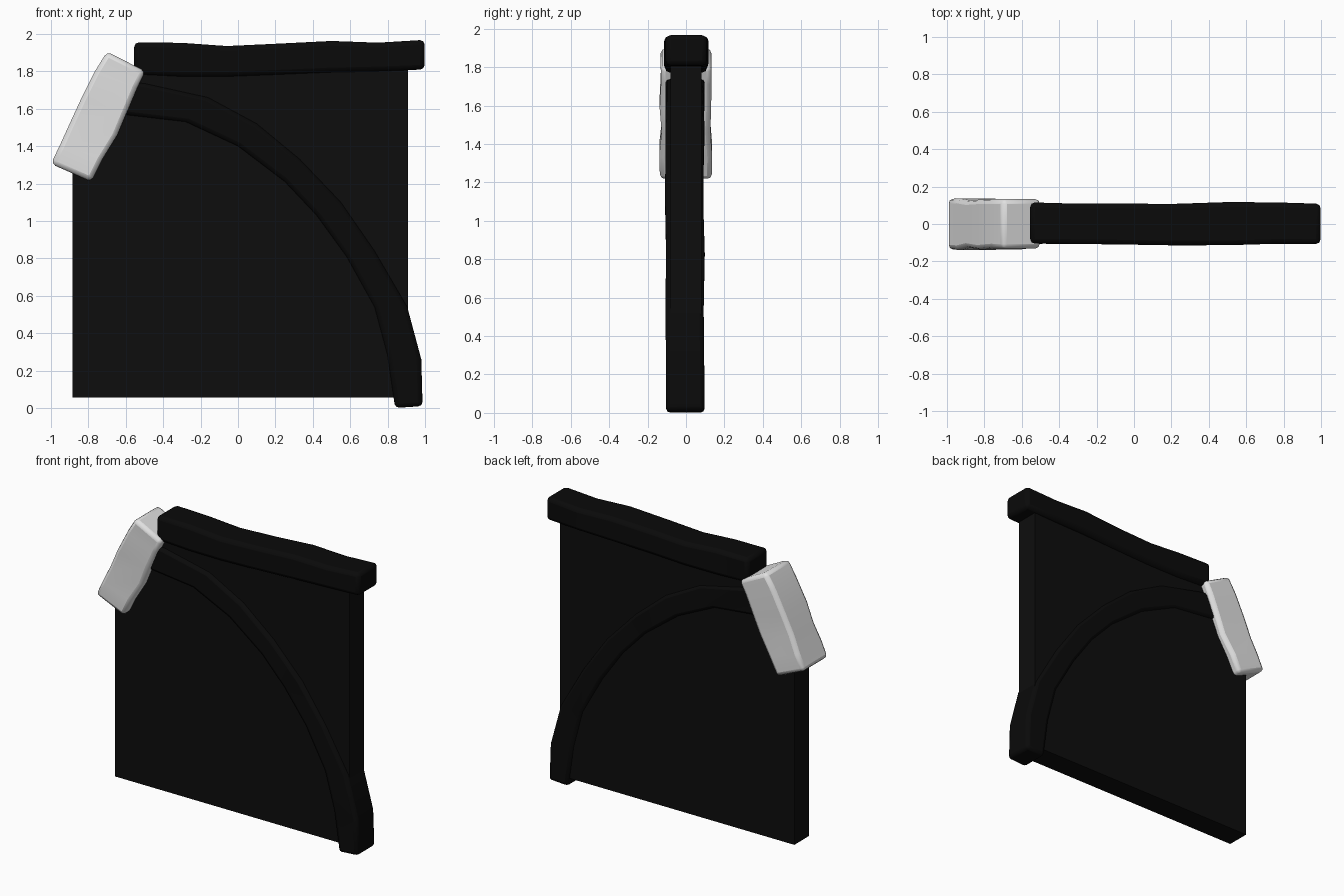
import bpy, bmesh, math, random

random.seed(4)
if "Cube" in bpy.data.objects:
    bpy.data.objects.remove(bpy.data.objects["Cube"])


def material(name, value):
    m = bpy.data.materials.new(name)
    m.use_nodes = True
    m.diffuse_color = (value, value, value, 1)
    bsdf = m.node_tree.nodes["Principled BSDF"]
    bsdf.inputs["Base Color"].default_value = (value, value, value, 1)
    bsdf.inputs["Roughness"].default_value = 0.9
    return m


panel_black = material("panel black", 0.004)
trim_black = material("trim black", 0.003)
pale_stone = material("pale stone", 0.75)


def loft(name, upper, lower, front, back, mat, bevel=0.0, wobble=0.0, smooth=True):
    """Join four-cornered sections spanning paired upper and lower (x, z) points."""
    bm = bmesh.new()
    rings = []
    for (ux, uz), (lx, lz) in zip(upper, lower):
        f = front + random.uniform(-wobble, wobble)
        b = back + random.uniform(-wobble, wobble)
        corners = [(ux, f, uz), (ux, b, uz), (lx, b, lz), (lx, f, lz)]
        rings.append([bm.verts.new(c) for c in corners])
    for r, s in zip(rings, rings[1:]):
        for i in range(4):
            j = (i + 1) % 4
            bm.faces.new((r[i], r[j], s[j], s[i]))
    bm.faces.new(rings[0])
    bm.faces.new(rings[-1][::-1])
    bmesh.ops.recalc_face_normals(bm, faces=bm.faces)
    mesh = bpy.data.meshes.new(name)
    bm.to_mesh(mesh)
    bm.free()
    mesh.materials.append(mat)
    ob = bpy.data.objects.new(name, mesh)
    bpy.context.collection.objects.link(ob)
    if bevel:
        mod = ob.modifiers.new("worn edges", 'BEVEL')
        mod.width = bevel
        mod.segments = 2
        mod.limit_method = 'ANGLE'
        mod.angle_limit = math.radians(50)
    if smooth:
        bpy.ops.object.select_all(action='DESELECT')
        ob.select_set(True)
        bpy.context.view_layer.objects.active = ob
        bpy.ops.object.shade_smooth_by_angle(angle=math.radians(35))
    return ob


# Flat panel with its upper left corner cut off under the stone
loft("wall_panel",
     [(-0.885, 1.25), (-0.59, 1.83), (0.91, 1.85)],
     [(-0.885, 0.055), (-0.59, 0.055), (0.91, 0.055)],
     -0.08, 0.08, panel_black, smooth=False)

# Uneven beam along the top
loft("top_beam",
     [(-0.555, 1.955), (-0.3, 1.952), (-0.06, 1.935), (0.2, 1.947),
      (0.5, 1.962), (0.75, 1.953), (0.998, 1.968)],
     [(-0.555, 1.785), (-0.3, 1.772), (-0.06, 1.772), (0.2, 1.782),
      (0.5, 1.795), (0.75, 1.80), (0.998, 1.81)],
     -0.11, 0.112, trim_black, bevel=0.025, wobble=0.006)

# Curved brace sweeping down to the foot
loft("curved_brace",
     [(-0.68, 1.75), (-0.5, 1.735), (-0.16, 1.66), (0.1, 1.52), (0.33, 1.33),
      (0.55, 1.1), (0.73, 0.84), (0.905, 0.54), (0.98, 0.26), (0.987, 0.01)],
     [(-0.68, 1.58), (-0.58, 1.565), (-0.28, 1.53), (0.0, 1.40), (0.25, 1.21),
      (0.42, 1.03), (0.58, 0.81), (0.73, 0.54), (0.80, 0.28), (0.84, 0.0)],
     -0.108, 0.094, trim_black, bevel=0.022, wobble=0.005)

# Tilted worn stone at the upper left
loft("corner_stone",
     [(-0.70, 1.905), (-0.765, 1.80), (-0.84, 1.65), (-0.90, 1.52),
      (-0.95, 1.41), (-1.0, 1.305)],
     [(-0.495, 1.80), (-0.54, 1.71), (-0.595, 1.58), (-0.645, 1.46),
      (-0.725, 1.33), (-0.785, 1.21)],
     -0.132, 0.134, pale_stone, bevel=0.025, wobble=0.008)
